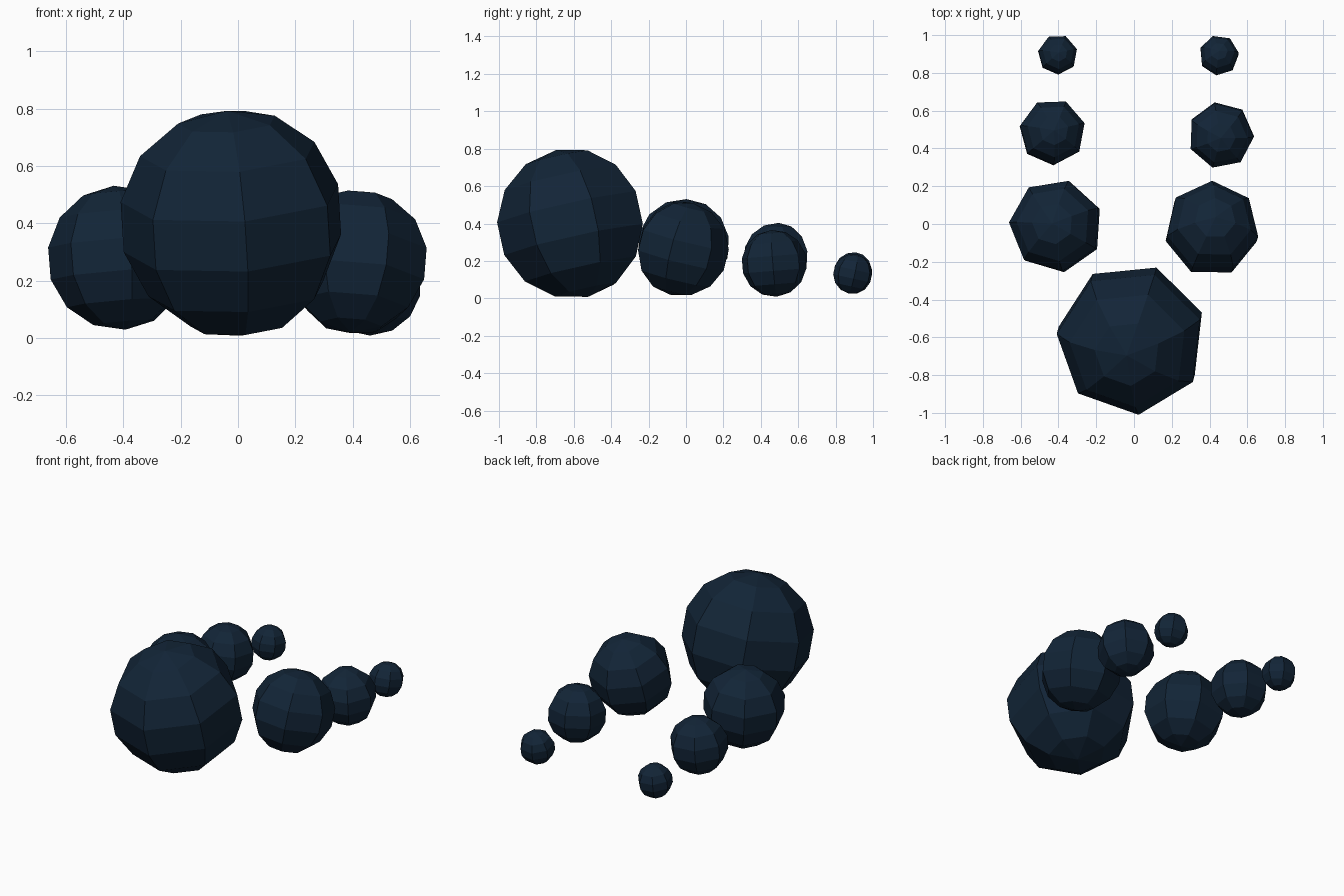
import bpy, bmesh, math
from mathutils import Matrix, Vector

if "Cube" in bpy.data.objects:
    bpy.data.objects.remove(bpy.data.objects["Cube"])

navy = bpy.data.materials.new("dark_navy")
navy.diffuse_color = (0.006, 0.018, 0.038, 1)
navy.use_nodes = True
navy.node_tree.nodes["Principled BSDF"].inputs["Base Color"].default_value = navy.diffuse_color


def ball(name, centre, radius, turn, lean):
    """Flat-shaded seven-sided ball; turn = spin about its pole, lean = top pole's x, y offset."""
    bm = bmesh.new()
    bmesh.ops.create_uvsphere(bm, u_segments=7, v_segments=7, radius=radius)
    # bring one meridian onto +x, then spin and lean it
    v = max(bm.verts, key=lambda p: (round(math.hypot(p.co.x, p.co.y), 4), p.co.x))
    start = math.atan2(v.co.y, v.co.x)
    bm.transform(Matrix.Rotation(math.radians(turn) - start, 4, 'Z'))
    axis = Vector((lean[0], lean[1], 1)).normalized()
    bm.transform(Vector((0, 0, 1)).rotation_difference(axis).to_matrix().to_4x4())
    mesh = bpy.data.meshes.new(name)
    bm.to_mesh(mesh)
    bm.free()
    mesh.materials.append(navy)
    obj = bpy.data.objects.new(name, mesh)
    obj.location = centre
    bpy.context.collection.objects.link(obj)


# large front ball
ball("large_front_ball", (-0.015, -0.61, 0.4), 0.402, 19, (-0.06, -0.22))

# two rows of shrinking balls going back
ball("left_medium_ball", (-0.413, -0.01, 0.28), 0.252, 22, (-0.08, 0.05))
ball("right_medium_ball", (0.412, -0.025, 0.265), 0.254, 90, (0.08, 0.25))
ball("left_small_ball", (-0.432, 0.487, 0.225), 0.179, 15, (0.05, 0.05))
ball("right_small_ball", (0.46, 0.47, 0.187), 0.179, -2, (0.0, -0.08))
ball("left_tiny_ball", (-0.404, 0.897, 0.14), 0.107, 15, (0.05, 0.1))
ball("right_tiny_ball", (0.45, 0.893, 0.13), 0.107, 5, (0.0, 0.22))
